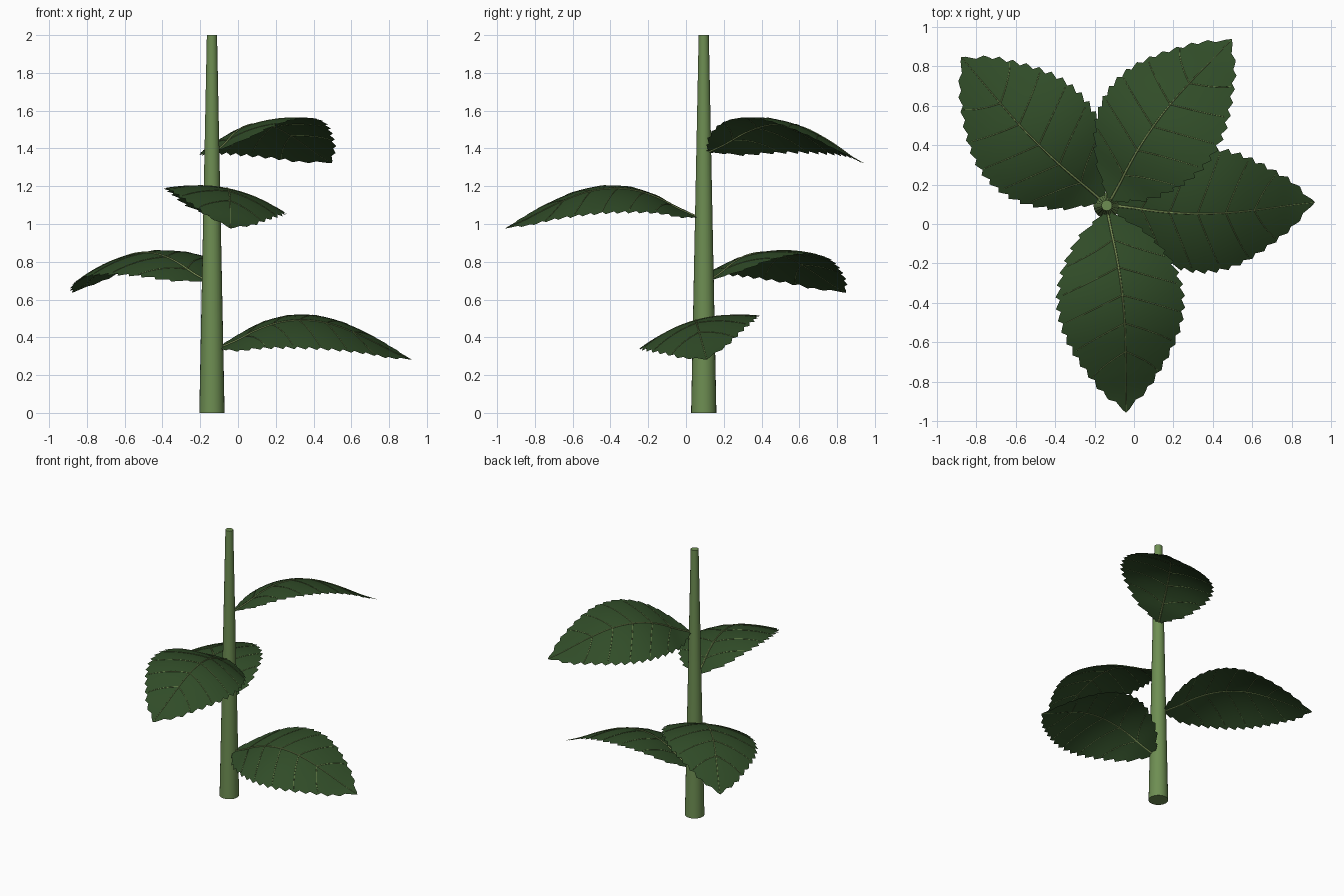
import bpy, bmesh, math
from mathutils import Matrix, Vector

if "Cube" in bpy.data.objects:
    bpy.data.objects.remove(bpy.data.objects["Cube"])

CX, CY = -0.138, 0.094


def material(name, rgb):
    m = bpy.data.materials.new(name)
    m.diffuse_color = (*rgb, 1)
    m.use_nodes = True
    m.node_tree.nodes["Principled BSDF"].inputs["Base Color"].default_value = m.diffuse_color
    return m


leaf_mat = material("dark leaf green", (0.030, 0.072, 0.021))
stem_mat = material("stem green", (0.155, 0.27, 0.085))
vein_mat = material("pale vein green", (0.19, 0.27, 0.09))

# Leaf half widths and midrib heights at even steps from base to tip
WIDTH = [0.02, 0.165, 0.25, 0.305, 0.332, 0.333, 0.31, 0.262, 0.197, 0.12, 0.0]
RISE = [0.0, 0.045, 0.10, 0.138, 0.155, 0.152, 0.13, 0.09, 0.04, -0.015, -0.06]


def sample(table, t):
    n = len(table) - 1
    i = min(int(t * n), n - 1)
    f = t * n - i
    p1, p2 = table[i], table[i + 1]
    p0 = table[i - 1] if i > 0 else 2 * p1 - p2
    p3 = table[i + 2] if i + 2 <= n else 2 * p2 - p1
    return 0.5 * (2 * p1 + (p2 - p0) * f + (2 * p0 - 5 * p1 + 4 * p2 - p3) * f * f
                  + (3 * p1 - p0 - 3 * p2 + p3) * f ** 3)


def leaf_point(t, u, trim=0.0, lift=0.0):
    # t runs along the midrib, u runs -1..1 across the blade
    y = u * max(sample(WIDTH, t) - trim, 0)
    return Vector((0.03 + 1.025 * t, y, sample(RISE, t) - 0.6 * y * y + lift))


def add_object(name, data, mat, matrix=Matrix()):
    ob = bpy.data.objects.new(name, data)
    bpy.context.collection.objects.link(ob)
    ob.matrix_world = matrix
    data.materials.append(mat)
    return ob


# Blade with saw-toothed edge
def make_blade(name, matrix):
    teeth, per, cols = 17, 4, 12
    rows = teeth * per
    bm = bmesh.new()
    grid = []
    for i in range(rows + 1):
        trim = 0.022 * (1 - (i % per) / (per - 1)) if 0 < i < rows else 0
        line = []
        for j in range(cols + 1):
            u = 2 * j / cols - 1
            line.append(bm.verts.new(leaf_point(i / rows, u, trim * abs(u) ** 3)))
        grid.append(line)
    for i in range(rows):
        for j in range(cols):
            bm.faces.new((grid[i][j], grid[i + 1][j], grid[i + 1][j + 1], grid[i][j + 1]))
    bmesh.ops.remove_doubles(bm, verts=bm.verts, dist=0.0001)
    for f in bm.faces:
        f.smooth = True
    me = bpy.data.meshes.new(name)
    bm.to_mesh(me)
    bm.free()
    add_object(name, me, leaf_mat, matrix)


# Midrib and paired side veins as thin tubes
def make_veins(name, matrix):
    cu = bpy.data.curves.new(name, 'CURVE')
    cu.dimensions = '3D'
    cu.bevel_depth = 0.003
    cu.bevel_resolution = 1

    def spline(pts, r0, r1):
        sp = cu.splines.new('POLY')
        sp.points.add(len(pts) - 1)
        for k, p in enumerate(pts):
            sp.points[k].co = (*p, 1)
            sp.points[k].radius = r0 + (r1 - r0) * k / (len(pts) - 1)

    spline([leaf_point(k / 24, 0, 0, 0.001) for k in range(25)], 2.2, 0.5)
    for t0 in (0.14, 0.28, 0.42, 0.56, 0.70):
        for side in (-1, 1):
            spline([leaf_point(t0 + 0.11 * k / 8, side * 0.9 * k / 8, 0, 0.0005)
                    for k in range(9)], 0.9, 0.5)
    ob = add_object(name, cu, vein_mat, matrix)
    bpy.ops.object.select_all(action='DESELECT')
    ob.select_set(True)
    bpy.context.view_layer.objects.active = ob
    bpy.ops.object.convert(target='MESH')


# Tapered stem
bpy.ops.mesh.primitive_cone_add(vertices=24, radius1=0.067, radius2=0.027, depth=2,
                                location=(CX, CY, 1))
stem = bpy.context.object
stem.name = "stem"
stem.data.materials.append(stem_mat)
bpy.ops.object.shade_smooth_by_angle(angle=math.radians(40))

# Leaves spiralling up the stem: height, direction, roll
LEAVES = [(0.34, 0, 0.27), (0.695, 135, -0.17), (1.035, 276, -0.20), (1.38, 54, -0.29)]
for n, (z, turn, roll) in enumerate(LEAVES, 1):
    mat = (Matrix.Translation((CX, CY, z)) @ Matrix.Rotation(math.radians(turn), 4, 'Z')
           @ Matrix.Rotation(roll, 4, 'X'))
    make_blade(f"leaf_{n}", mat)
    make_veins(f"leaf_veins_{n}", mat)
